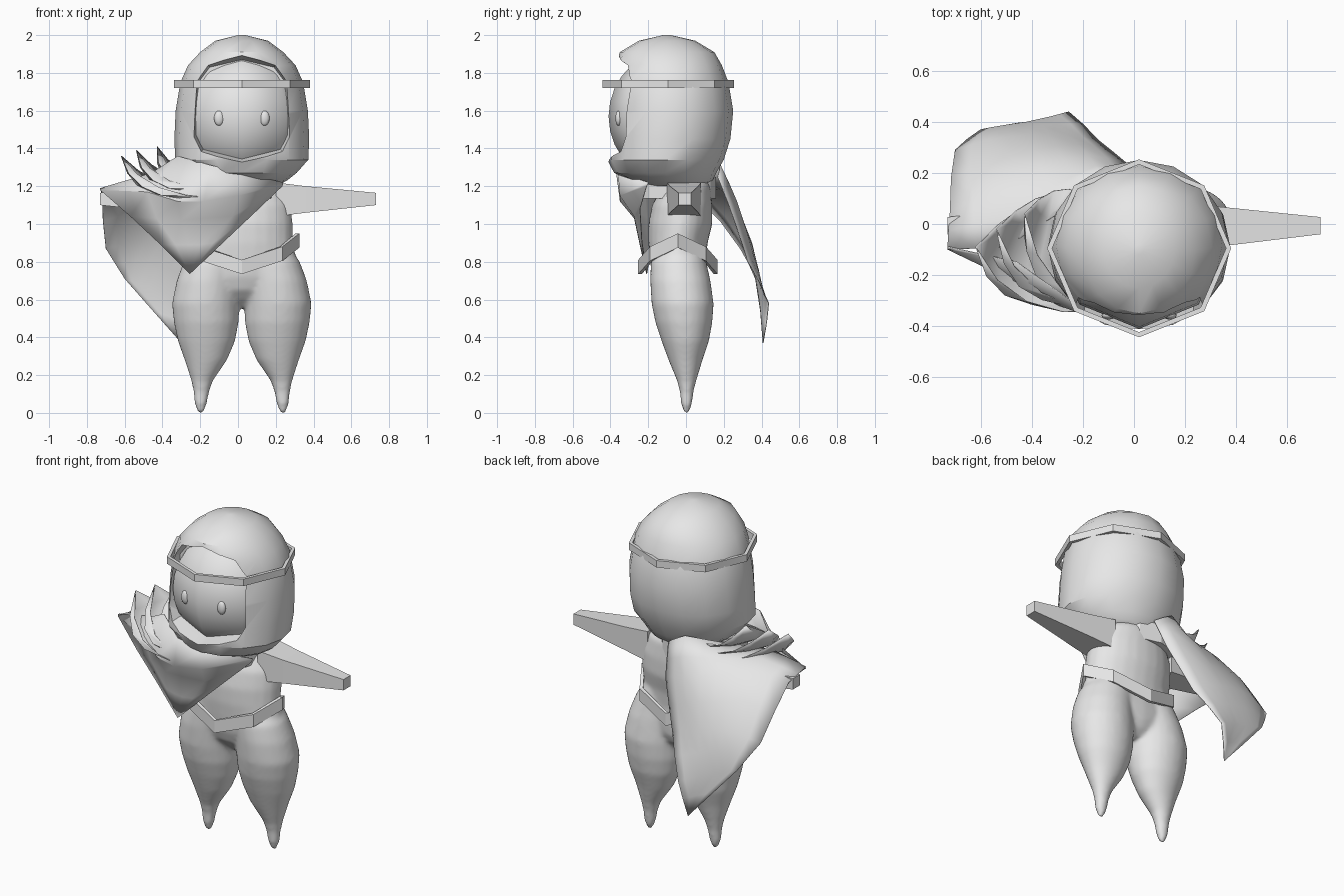
import bpy, bmesh
from math import sin, cos, pi, radians
from mathutils import Vector

if "Cube" in bpy.data.objects:
    bpy.data.objects.remove(bpy.data.objects["Cube"])

grey = bpy.data.materials.new("plain grey")
grey.use_nodes = True
grey.diffuse_color = (0.8, 0.8, 0.8, 1)
grey.node_tree.nodes["Principled BSDF"].inputs["Base Color"].default_value = (0.8, 0.8, 0.8, 1)

MID = 0.02  # centre line of head and body


def finish(name, bm, smooth=None):
    bmesh.ops.recalc_face_normals(bm, faces=bm.faces)
    mesh = bpy.data.meshes.new(name)
    bm.to_mesh(mesh)
    bm.free()
    obj = bpy.data.objects.new(name, mesh)
    bpy.context.collection.objects.link(obj)
    mesh.materials.append(grey)
    activate(obj)
    if smooth:
        bpy.ops.object.shade_smooth_by_angle(angle=radians(smooth))
    return obj


def activate(obj):
    bpy.ops.object.select_all(action='DESELECT')
    obj.select_set(True)
    bpy.context.view_layer.objects.active = obj


def apply_all(obj):
    activate(obj)
    for mod in list(obj.modifiers):
        bpy.ops.object.modifier_apply(modifier=mod.name)


def loft(bm, loops, caps=True):
    """Skin closed loops of points."""
    rows = [[bm.verts.new(p) for p in loop] for loop in loops]
    n = len(rows[0])
    for a, b in zip(rows, rows[1:]):
        for i in range(n):
            j = (i + 1) % n
            bm.faces.new((a[i], a[j], b[j], b[i]))
    if caps:
        bm.faces.new(rows[0][::-1])
        bm.faces.new(rows[-1])


def ovals(rings, n):
    """Rings of (z, centre x, half width, front y, back y)."""
    return [[(cx + rx * cos(2 * pi * i / n),
              (yf + yb) / 2 + (yb - yf) / 2 * sin(2 * pi * i / n), z)
             for i in range(n)] for z, cx, rx, yf, yb in rings]


def sheet(name, rows, angle, soft=0.0):
    """Thin cloth from a grid of points; edges may meet in a point."""
    bm = bmesh.new()
    grid = [[bm.verts.new(p) for p in row] for row in rows]
    for a, b in zip(grid, grid[1:]):
        for i in range(len(a) - 1):
            bm.faces.new((a[i], a[i + 1], b[i + 1], b[i]))
    bmesh.ops.remove_doubles(bm, verts=bm.verts, dist=0.001)
    if soft:
        bmesh.ops.subdivide_edges(bm, edges=bm.edges, cuts=1, use_grid_fill=True, smooth=soft)
    obj = finish(name, bm, angle)
    obj.modifiers.new("thickness", 'SOLIDIFY').thickness = 0.004
    apply_all(obj)


def band(name, n, cx, cy, rx, ry, low, height, thick=0.02):
    """Flat strap; low(angle) gives its lower edge."""
    loops = []
    for i in range(n):
        a = 2 * pi * i / n
        z = low(a)
        loops.append([(cx + (rx - d) * cos(a), cy + (ry - d) * sin(a), z + h)
                      for d, h in ((0, 0), (0, height), (thick, height), (thick, 0))])
    bm = bmesh.new()
    loft(bm, loops + loops[:1], caps=False)
    bmesh.ops.remove_doubles(bm, verts=bm.verts, dist=0.0005)
    finish(name, bm)


def ball(name, centre, radii, u, v):
    bm = bmesh.new()
    bmesh.ops.create_uvsphere(bm, u_segments=u, v_segments=v, radius=1)
    bmesh.ops.scale(bm, vec=radii, verts=bm.verts)
    bmesh.ops.translate(bm, vec=centre, verts=bm.verts)
    finish(name, bm, 60)


# Body: torso and two tapering legs blended into one skin
bm = bmesh.new()
torso = [(.56, .03, -.06, .05), (.60, .13, -.11, .09), (.65, .22, -.155, .11), (.72, .28, -.18, .115),
         (.80, .295, -.19, .105), (.90, .27, -.20, .115), (1.0, .27, -.20, .14), (1.1, .26, -.18, .14),
         (1.2, .21, -.13, .13), (1.26, .12, -.1, .1)]
leg = [(0, .217, .017, -.012, .017), (.05, .217, .034, -.028, .034), (.11, .214, .042, -.033, .04),
       (.17, .21, .058, -.048, .055), (.28, .19, .113, -.093, .088), (.38, .187, .152, -.13, .122),
       (.48, .188, .172, -.163, .14), (.58, .192, .178, -.183, .147), (.70, .178, .167, -.19, .13),
       (.80, .15, .158, -.187, .108), (.88, .13, .12, -.15, .09)]
loft(bm, ovals([(z, MID, rx, f, b) for z, rx, f, b in torso], 24))
for s in (-1, 1):
    loft(bm, ovals([(z, MID + s * cx, rx, f, b) for z, cx, rx, f, b in leg], 24))
body = finish("body", bm)
remesh = body.modifiers.new("blend", 'REMESH')
remesh.mode = 'VOXEL'
remesh.voxel_size = 0.012
soften = body.modifiers.new("soften", 'SMOOTH')
soften.iterations = 12
apply_all(body)
bpy.ops.object.shade_smooth()

# Arms: square tapering blocks
for s, side in ((1, "left"), (-1, "right")):
    bm = bmesh.new()
    loops = []
    for x, y0, y1, z0, z1 in ((.2, -.1, .08, 1.04, 1.22), (.36, -.085, .065, 1.06, 1.2),
                              (.73, -.04, .027, 1.1, 1.165)):
        loops.append([(s * x, y0, z0), (s * x, y1, z0), (s * x, y1, z1), (s * x, y0, z1)])
    loft(bm, loops)
    finish(side + "_arm", bm)

# Hood: faceted dome with a tapered face opening
hood_rings = [(1.2, .18, -.22, .10), (1.23, .24, -.29, .14), (1.27, .29, -.38, .16),
              (1.34, .352, -.417, .20), (1.45, .357, -.415, .235), (1.6, .35, -.41, .25),
              (1.75, .325, -.39, .225), (1.84, .285, -.375, .19), (1.91, .22, -.35, .15),
              (1.97, .14, -.25, .05), (2.0, .02, -.12, -.08)]
bm = bmesh.new()
loft(bm, ovals([(z, MID, rx, f, b) for z, rx, f, b in hood_rings], 16))
hood = finish("hood", bm)

half = [(0, 1.87), (.17, 1.83), (.23, 1.75), (.24, 1.47), (.2, 1.4), (0, 1.36)]
outline = half + [(-x, z) for x, z in half[-2:0:-1]]
bm = bmesh.new()
loft(bm, [[(MID + x * k, y, 1.61 + (z - 1.61) * k) for x, z in outline]
          for y, k in ((-.25, 1), (-.5, 1.2))])
cutter = finish("opening_cutter", bm)
cutter.hide_render = True
cut = hood.modifiers.new("opening", 'BOOLEAN')
cut.operation = 'DIFFERENCE'
cut.solver = 'EXACT'
cut.object = cutter
apply_all(hood)
bpy.data.objects.remove(cutter)
activate(hood)
bpy.ops.object.shade_smooth_by_angle(angle=radians(32))

# Face, angular across with a ridge down the middle, and eyes
ball("face", (MID, -.085, 1.57), (.33, .325, .345), 8, 14)
for s, side in ((1, "left"), (-1, "right")):
    ball(side + "_eye", (MID + s * .12, -.357, 1.56), (.027, .017, .04), 12, 8)

# Straps: headband and a belt that rises over the hips
band("headband", 8, MID, -.095, .36, .348, lambda a: 1.72, .042)
band("belt", 8, MID, -.043, .305, .21, lambda a: .735 + .14 * cos(a) ** 2, .075)

# Scarf: neck collar and the front point, which wraps up over the chin
band("scarf_collar", 12, -.06, -.075, .25, .235, lambda a: 1.135, .115, .05)
sheet("scarf_front", [
    [(.24, -.2, 1.22), (.02, -.36, 1.27), (-.14, -.375, 1.31), (-.32, -.25, 1.36), (-.46, -.15, 1.27),
     (-.73, -.09, 1.19)],
    [(.235, -.21, 1.2), (.0, -.35, 1.15), (-.18, -.35, 1.12), (-.32, -.31, 1.12), (-.48, -.22, 1.17),
     (-.73, -.1, 1.18)],
    [(.11, -.245, 1.08), (-.03, -.275, 1.04), (-.18, -.275, 1.03), (-.3, -.26, 1.02), (-.43, -.21, 1.03),
     (-.57, -.15, 1.04)],
    [(-.07, -.235, .91), (-.13, -.245, .9), (-.2, -.245, .89), (-.26, -.235, .89), (-.33, -.21, .89),
     (-.41, -.18, .89)],
    [(-.255, -.21, .735)] * 6], 35)

# Three pointed folds sweeping off the shoulder
base = [(-.1, -.34, 1.13), (-.27, -.31, 1.13), (-.37, -.17, 1.15), (-.36, -.02, 1.17), (-.26, .12, 1.2)]
bulge = [(-.06, -.09), (-.06, -.08), (-.04, -.04), (0, .03), (0, .05)]
for i, tip in enumerate([(-.62, -.09, 1.36), (-.54, -.02, 1.39), (-.43, .04, 1.41)]):
    rows = []
    for t in (0, .25, .5, .75, 1):
        k = 4 * t * (1 - t)
        rows.append([(Vector(p) + Vector((.03, 0, .04)) * i).lerp(Vector(tip), t)
                     + Vector((bx * k, by * k, -.05 * k)) for p, (bx, by) in zip(base, bulge)])
    sheet("scarf_fold_%d" % (i + 1), rows, 40)

# Cape draped from the neck over the right arm, down to a point
sheet("cape", [
    [(.0, .17, 1.25), (-.12, .18, 1.32), (-.3, .04, 1.27), (-.5, -.09, 1.24), (-.73, -.1, 1.19)],
    [(-.03, .24, 1.07), (-.18, .27, 1.12), (-.36, .22, 1.16), (-.54, .12, 1.2), (-.72, .05, 1.15)],
    [(-.14, .33, .8), (-.26, .35, .86), (-.41, .35, .9), (-.57, .33, .91), (-.7, .29, .87)],
    [(-.255, .44, .58), (-.33, .42, .61), (-.42, .4, .65), (-.52, .385, .68), (-.6, .37, .71)],
    [(-.3, .41, .37)] * 5], 50, 0.3)
